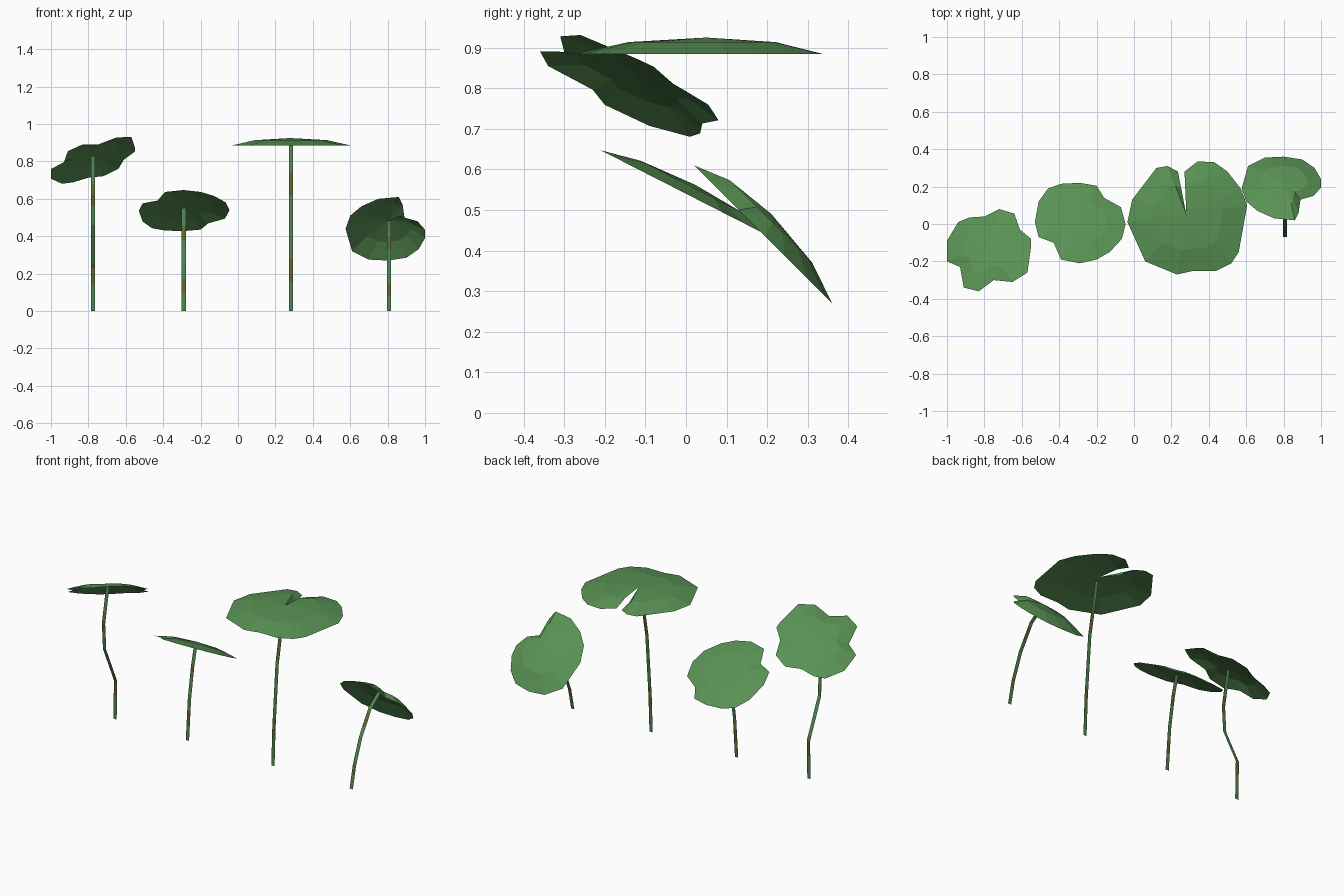
import bpy
import bmesh
from mathutils import Vector

cube = bpy.data.objects.get("Cube")
if cube:
    bpy.data.objects.remove(cube, do_unlink=True)


def make_material(name, rgb):
    mat = bpy.data.materials.new(name)
    mat.use_nodes = True
    color = (*rgb, 1)
    mat.diffuse_color = color
    shader = mat.node_tree.nodes["Principled BSDF"]
    shader.inputs["Base Color"].default_value = color
    shader.inputs["Roughness"].default_value = 0.8
    return mat


LEAF = make_material("leaf green", (0.10, 0.29, 0.09))
STEM = make_material("stem green", (0.08, 0.23, 0.085))
BROWN = make_material("stem brown", (0.12, 0.13, 0.025))


def add_object(name, bm, materials):
    mesh = bpy.data.meshes.new(name)
    bm.to_mesh(mesh)
    bm.free()
    for mat in materials:
        mesh.materials.append(mat)
    obj = bpy.data.objects.new(name, mesh)
    bpy.context.collection.objects.link(obj)
    return obj


def make_leaf(name, center, plane, dome, outline, notched=False):
    """Shallow faceted dome whose clockwise rim lies on z = a + b*x + c*y."""
    a, b, c = plane
    normal = Vector((-b, -c, 1)).normalized()

    def on_plane(x, y):
        return Vector((x, y, a + b * x + c * y))

    bm = bmesh.new()
    middle = on_plane(*center)
    apex = bm.verts.new(middle + normal * dome)
    rim_points = [on_plane(*p) for p in outline]
    rim = [bm.verts.new(p) for p in rim_points]
    # Middle ring; the last spoke of a notched leaf folds down to the rim plane
    ring = []
    for i, p in enumerate(rim_points):
        folded = notched and i == len(rim_points) - 1
        height = 0 if folded else dome * 0.72
        ring.append(bm.verts.new(middle.lerp(p, 0.6) + normal * height))
    count = len(rim)
    for i in range(count - 1 if notched else count):
        j = (i + 1) % count
        bm.faces.new((apex, ring[j], ring[i]))
        bm.faces.new((ring[i], ring[j], rim[j], rim[i]))
    return add_object(name, bm, [LEAF])


def make_stem(name, x, path, half_width=0.011):
    """Flat ribbon along a (y, z) path, with brown bands."""
    bm = bmesh.new()
    rows = [[bm.verts.new((x + s * half_width, y, z)) for s in (-1, 1)]
            for y, z in path]
    for low, high in zip(rows, rows[1:]):
        bm.faces.new((low[0], low[1], high[1], high[0]))
    top = path[-1][1]
    bands = [(0.17 * top, 0.31 * top), (0.68 * top, 0.82 * top)]
    for z in [edge for band in bands for edge in band]:
        bmesh.ops.bisect_plane(bm, geom=bm.verts[:] + bm.edges[:] + bm.faces[:],
                               plane_co=(0, 0, z), plane_no=(0, 0, 1))
    for face in bm.faces:
        z = face.calc_center_median().z
        face.material_index = int(any(lo < z < hi for lo, hi in bands))
    return add_object(name, bm, [STEM, BROWN])


# Leaf tilted forwards and sideways, on a kinked stem
make_leaf("right_leaf", (-0.775, -0.14), (1.0, 0.335, -0.47), 0.035, [
    (-1, -.09), (-.94, .01), (-.88, .035), (-.8, .04), (-.72, .08), (-.64, .055),
    (-.61, -.03), (-.55, -.08), (-.55, -.12), (-.57, -.26), (-.65, -.31),
    (-.75, -.3), (-.83, -.36), (-.91, -.34), (-.93, -.23), (-1, -.2)])
make_stem("right_stem", -0.775,
          [(-.07, 0), (-.065, .23), (-.17, .46), (-.18, .62), (-.14, .83)])

# Short leaf tilted gently backwards
make_leaf("middle_right_leaf", (-0.29, 0.01), (0.54, 0, -0.51), 0.03, [
    (-.53, .01), (-.51, .12), (-.46, .19), (-.39, .215), (-.29, .22), (-.2, .205),
    (-.16, .14), (-.07, .09), (-.045, 0), (-.065, -.08), (-.13, -.15),
    (-.2, -.19), (-.29, -.21), (-.39, -.19), (-.43, -.1), (-.51, -.07)])
make_stem("middle_right_stem", -0.29,
          [(-.07, 0), (-.05, .25), (-.02, .43), (.01, .55)])

# Tall, level leaf with a folded notch at the back
make_leaf("middle_left_leaf", (0.28, 0.05), (0.885, 0, 0), 0.04, [
    (.27, .28), (.34, .335), (.43, .33), (.5, .28), (.57, .19), (.605, .1),
    (.56, -.15), (.52, -.21), (.44, -.25), (.32, -.25), (.23, -.27), (.06, -.2),
    (-.035, .01), (-.01, .13), (.12, .3), (.18, .31), (.235, .28)], notched=True)
make_stem("middle_left_stem", 0.283,
          [(-.07, 0), (-.06, .23), (-.03, .6), (.03, .91)])

# Leaf tilted steeply backwards, on an arching stem
make_leaf("left_leaf", (0.81, 0.175), (0.63, 0, -1), 0.05, [
    (.575, .19), (.61, .31), (.7, .355), (.8, .36), (.9, .345), (.965, .3),
    (1, .24), (1, .195), (.96, .15), (.89, .13), (.88, .06), (.86, .02),
    (.75, .03), (.66, .07), (.6, .12)])
make_stem("left_stem", 0.808,
          [(-.07, 0), (-.04, .13), (.02, .28), (.11, .42), (.2, .485)])
